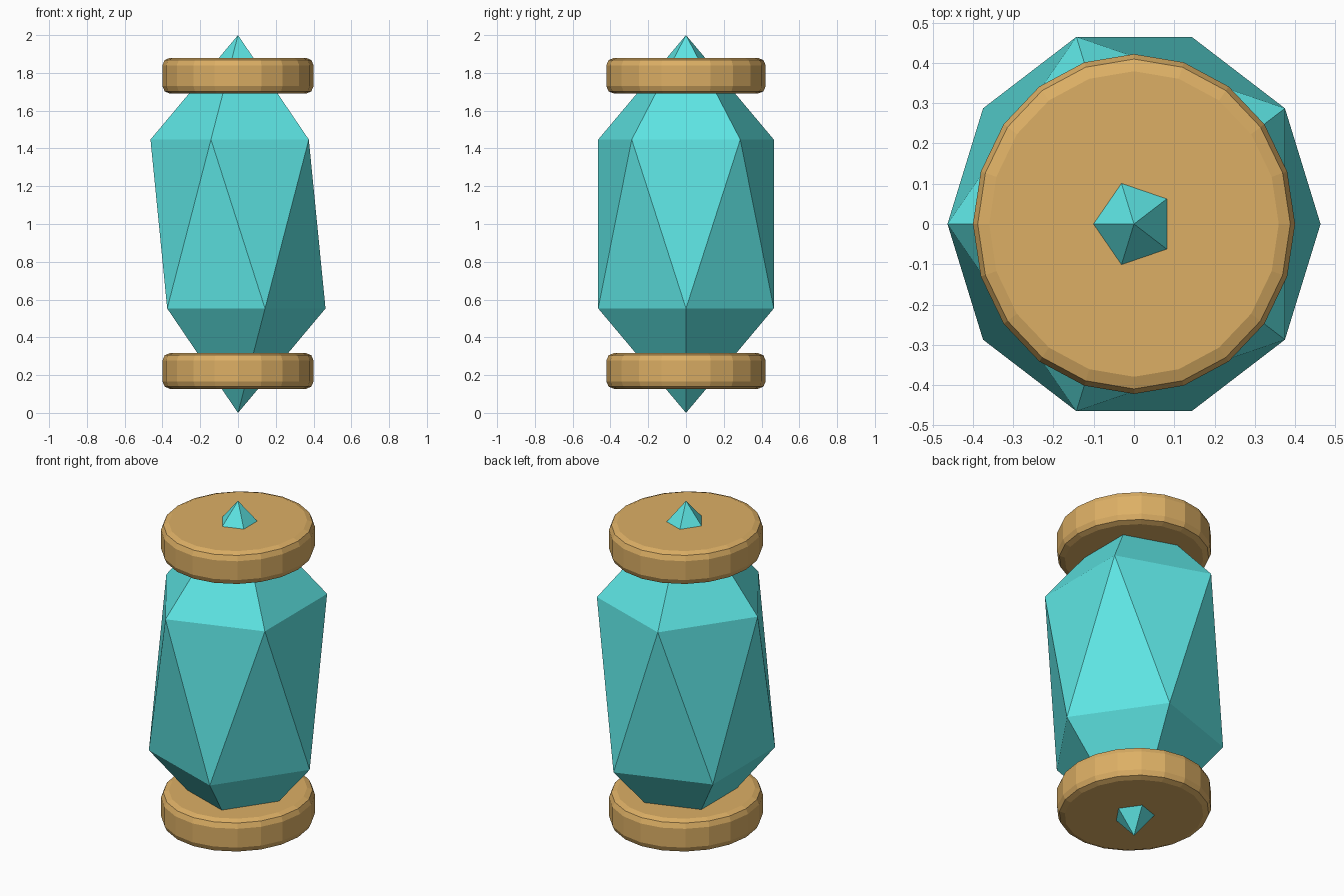
import bpy, bmesh
from math import pi
from mathutils import Matrix

if "Cube" in bpy.data.objects:
    bpy.data.objects.remove(bpy.data.objects["Cube"])

Y_STRETCH = 1.055  # the whole model is slightly deeper than wide


def material(name, rgb):
    m = bpy.data.materials.new(name)
    m.diffuse_color = (*rgb, 1)
    m.use_nodes = True
    m.node_tree.nodes["Principled BSDF"].inputs["Base Color"].default_value = m.diffuse_color
    return m


def add_object(name, bm, mat):
    bmesh.ops.recalc_face_normals(bm, faces=bm.faces)
    mesh = bpy.data.meshes.new(name)
    bm.to_mesh(mesh)
    bm.free()
    mesh.materials.append(mat)
    obj = bpy.data.objects.new(name, mesh)
    bpy.context.collection.objects.link(obj)
    return obj


teal = material("teal_crystal", (0.11, 0.78, 0.77))
gold = material("gold_metal", (0.72, 0.43, 0.13))

# Crystal: a stretched icosahedron, points up and down
bm = bmesh.new()
bmesh.ops.create_icosphere(bm, subdivisions=1, radius=1)
bm.transform(Matrix.Translation((0, 0, 1))
             @ Matrix.Diagonal((0.518, 0.518 * Y_STRETCH, 1, 1))
             @ Matrix.Rotation(pi, 4, 'Z'))
add_object("crystal", bm, teal)

# End caps: 20-sided discs with rounded rims
for name, z in (("lower_cap", 0.222), ("upper_cap", 1.785)):
    bm = bmesh.new()
    bmesh.ops.create_cone(bm, cap_ends=True, segments=20,
                          radius1=0.4, radius2=0.4, depth=0.19)
    rims = [e for e in bm.edges if abs(e.verts[0].co.z - e.verts[1].co.z) < 1e-4]
    bmesh.ops.bevel(bm, geom=rims, offset=0.04, offset_type='OFFSET',
                    segments=2, profile=0.5, affect='EDGES')
    bm.transform(Matrix.Translation((0, 0, z))
                 @ Matrix.Diagonal((1, Y_STRETCH, 1, 1)))
    add_object(name, bm, gold)
